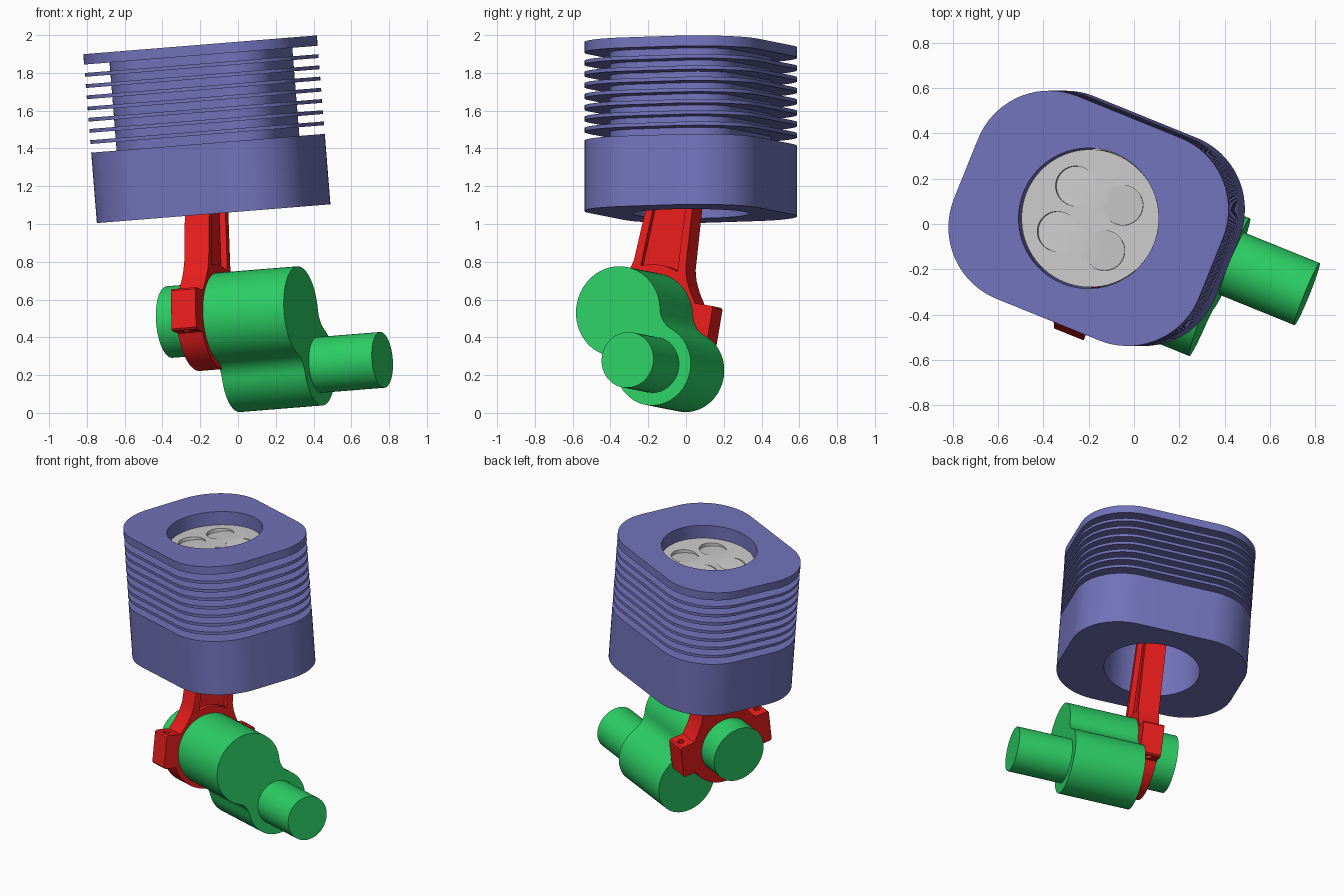
import bpy, bmesh
from math import sin, cos, pi, radians, atan2, acos, hypot
from mathutils import Matrix, Vector

if "Cube" in bpy.data.objects:
    bpy.data.objects.remove(bpy.data.objects["Cube"])

# Whole assembly is leaned and turned: local x = crank axis, local z = bore axis
BASE = (Matrix.Translation((-0.044, 0.025, 0)) @ Matrix.Rotation(radians(-4.6), 4, 'Y')
        @ Matrix.Rotation(radians(-22), 4, 'Z'))
MAIN, PIN = (0.0, 0.215), (-0.2, 0.505)      # shaft and crankpin centres (y, z)
WRIST_Z = 1.6
LEAN = atan2(-PIN[0], WRIST_Z - PIN[1])
ROD = BASE @ Matrix.Translation((0, *PIN)) @ Matrix.Rotation(-LEAN, 4, 'X')


def material(name, rgb):
    m = bpy.data.materials.new(name)
    m.diffuse_color = (*rgb, 1)
    m.use_nodes = True
    m.node_tree.nodes["Principled BSDF"].inputs["Base Color"].default_value = m.diffuse_color
    return m


BLUE = material("block_blue", (0.17, 0.17, 0.50))
GREEN = material("crank_green", (0.025, 0.62, 0.13))
RED = material("rod_red", (0.82, 0.012, 0.012))


def loft(name, loops, mat=None, matrix=BASE, closed=False, caps=True):
    """Skin a series of equal-length vertex loops."""
    bm = bmesh.new()
    rings = [[bm.verts.new(p) for p in lp] for lp in loops]
    pairs = list(zip(rings, rings[1:])) + ([(rings[-1], rings[0])] if closed else [])
    for a, b in pairs:
        for i in range(len(a)):
            j = (i + 1) % len(a)
            bm.faces.new((a[i], a[j], b[j], b[i]))
    if caps and not closed:
        bm.faces.new(rings[0][::-1])
        bm.faces.new(rings[-1])
    bmesh.ops.remove_doubles(bm, verts=bm.verts, dist=1e-5)
    bmesh.ops.recalc_face_normals(bm, faces=bm.faces)
    me = bpy.data.meshes.new(name)
    bm.to_mesh(me)
    bm.free()
    ob = bpy.data.objects.new(name, me)
    bpy.context.collection.objects.link(ob)
    ob.matrix_world = matrix
    if mat:
        me.materials.append(mat)
    smooth(ob)
    return ob


def smooth(ob):
    ob.data.shade_smooth()
    ob.data.set_sharp_from_angle(angle=radians(30))


def prism(name, pts, x0, x1, mat=None, matrix=BASE):
    return loft(name, [[(x, *p) for p in pts] for x in (x0, x1)], mat, matrix)


def arc(c, r, a0, a1, n):
    return [(c[0] + r * cos(a0 + (a1 - a0) * i / n), c[1] + r * sin(a0 + (a1 - a0) * i / n))
            for i in range(n + 1)]


def circle(c, r, n=64):
    return arc(c, r, 0, 2 * pi, n)[:-1]


def cut(ob, cutters):
    bpy.context.view_layer.update()
    for c in cutters:
        c.hide_render = True
        m = ob.modifiers.new("cut", 'BOOLEAN')
        m.operation, m.solver, m.object = 'DIFFERENCE', 'EXACT', c
    dg = bpy.context.evaluated_depsgraph_get()
    me = bpy.data.meshes.new_from_object(ob.evaluated_get(dg))
    ob.modifiers.clear()
    ob.data = me
    for c in cutters:
        bpy.data.objects.remove(c)
    smooth(ob)


# Finned cylinder block: rounded rectangle stacked up the bore, closed by the bore wall
def rounded(inset):
    a, b, r = 0.585 - inset, 0.482 - inset, 0.34 - inset
    pts = []
    for k, (sx, sy) in enumerate(((1, 1), (-1, 1), (-1, -1), (1, -1))):
        pts += arc((sx * (a - r), sy * (b - r)), r, k * pi / 2, (k + 1) * pi / 2, 17)
    return pts


bands = [(1.058, 1.432)] + [(1.478 + 0.0595 * i, 1.498 + 0.0595 * i) for i in range(7)] + [(1.90, 1.955)]
levels = []
for k, (lo, hi) in enumerate(bands):
    if k:
        levels += [(0.135, bands[k - 1][1]), (0.135, lo)]
    levels += [(0, lo), (0, hi)]
loops = [[(*p, z) for p in rounded(i)] for i, z in levels]
loops += [[(*p, z) for p in circle((0, 0), 0.31, 72)] for z in (1.955, 1.058)]
loft("cylinder_block", loops, BLUE, closed=True)

# Hollow piston with ring grooves and four sloped valve pockets
TOP = 1.865
prof = [(0, TOP), (0.304, TOP)]
for i in range(3):
    z = TOP - 0.04 - 0.035 * i
    prof += [(0.304, z), (0.29, z), (0.29, z - 0.015), (0.304, z - 0.015)]
prof += [(0.304, 1.44), (0.265, 1.44), (0.265, TOP - 0.09), (0, TOP - 0.09)]
piston = loft("piston", [[(*p, z) for p in circle((0, 0), r, 72)] for r, z in prof], caps=False)
pockets = []
for sx in (-1, 1):
    for sy in (-1, 1):
        mat = (BASE @ Matrix.Translation((sx * 0.112, sy * 0.108, TOP - 0.01))
               @ Matrix.Rotation(sx * radians(8), 4, 'Y'))
        pockets.append(loft("pocket_cutter", [[(*p, z) for p in circle((0, 0), 0.088, 40)]
                                              for z in (0, 0.12)], matrix=mat))
cut(piston, pockets)
prism("wrist_pin", circle((0, WRIST_Z), 0.06, 40), -0.28, 0.28)

# Crank web: two lobes joined by tangent concave fillets
def web_profile(c1, r1, c2, r2, rf):
    d = hypot(c2[0] - c1[0], c2[1] - c1[1])
    base = atan2(c2[1] - c1[1], c2[0] - c1[0])
    A, B = r1 + rf, r2 + rf
    t1 = acos((d * d + A * A - B * B) / (2 * d * A))
    t2 = acos((d * d + B * B - A * A) / (2 * d * B))
    pts = arc(c1, r1, base + t1, base + 2 * pi - t1, 40)
    f = (c1[0] + A * cos(base - t1), c1[1] + A * sin(base - t1))
    pts += arc(f, rf, base - t1 + pi, base + t2, 12)[1:-1]
    pts += arc(c2, r2, base - pi + t2, base + pi - t2, 40)
    f = (c1[0] + A * cos(base + t1), c1[1] + A * sin(base + t1))
    pts += arc(f, rf, base - t2, base + t1 - pi, 12)[1:-1]
    return pts


prism("crank_web", web_profile(MAIN, 0.215, PIN, 0.24, 0.13), 0.058, 0.533, GREEN)
prism("main_shaft", circle(MAIN, 0.148), 0.5, 0.893, GREEN)
prism("crankpin", circle(PIN, 0.19), -0.22, 0.1, GREEN)

# Connecting rod: mirrored outline with bolt bosses, I-beam pockets and bolt holes
LEN = hypot(PIN[0], WRIST_Z - PIN[1])
half = arc((0, LEN), 0.12, pi / 2, -0.3, 14)
half += [(0.108, 0.95), (0.15, 0.29), (0.165, 0.235), (0.195, 0.175), (0.235, 0.115), (0.33, 0.115),
         (0.34, 0.105), (0.34, -0.1), (0.33, -0.11), (0.25, -0.11)]
half += arc((0, 0), 0.271, radians(-25), -pi / 2, 18)
outline = half + [(-v, l) for v, l in half[-2:0:-1]]
rod = prism("connecting_rod", outline, -0.07, 0.07, RED, ROD)
pocket = arc((0, 0), 0.285, radians(68), radians(112), 12) + [(-0.075, 0.95), (0.075, 0.95)]
cutters = [prism("recess_cutter", pocket, *x, RED, ROD) for x in ((-0.2, -0.035), (0.035, 0.2))]
for s in (-1, 1):
    cutters += [loft("bolt_cutter", [[(*p, z) for p in circle((0, s * 0.295), 0.022, 20)] for z in zz],
                     RED, ROD) for zz in ((0.06, 0.2), (-0.2, -0.06))]
cut(rod, cutters)
